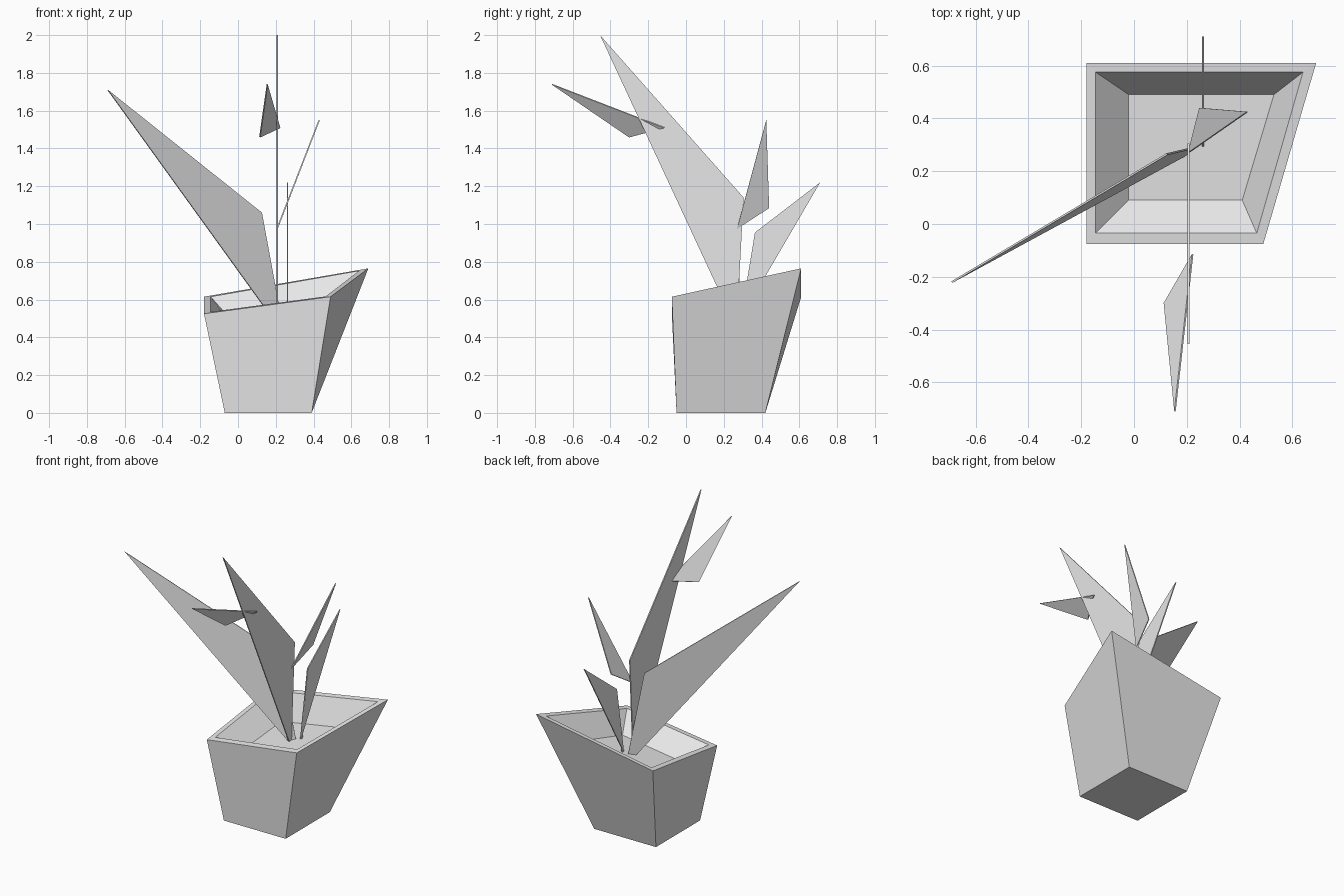
import bpy
import bmesh
from mathutils import Vector

cube = bpy.data.objects.get("Cube")
if cube:
    bpy.data.objects.remove(cube)

# Single plain grey for pot and leaves
grey = bpy.data.materials.new("plain_grey")
grey.use_nodes = True
colour = (0.8, 0.8, 0.8, 1)
grey.diffuse_color = colour
grey.node_tree.nodes["Principled BSDF"].inputs["Base Color"].default_value = colour


def finish(name, bm):
    bmesh.ops.recalc_face_normals(bm, faces=bm.faces)
    mesh = bpy.data.meshes.new(name)
    bm.to_mesh(mesh)
    bm.free()
    mesh.materials.append(grey)
    obj = bpy.data.objects.new(name, mesh)
    bpy.context.collection.objects.link(obj)
    return obj


def ring(left, front_right, back_right, front, back, heights):
    """Four corners, counter-clockwise from front left."""
    plan = [(left, front), (front_right, front), (back_right, back), (left, back)]
    return [(x, y, z) for (x, y), z in zip(plan, heights)]


def loft(name, rings):
    """Bridge successive rings and cap both ends."""
    bm = bmesh.new()
    loops = [[bm.verts.new(p) for p in r] for r in rings]
    for a, b in zip(loops, loops[1:]):
        for i in range(len(a)):
            j = (i + 1) % len(a)
            bm.faces.new((a[i], a[j], b[j], b[i]))
    bm.faces.new(loops[0][::-1])
    bm.faces.new(loops[-1])
    return finish(name, bm)


# Skewed pot: base, outer rim, inner rim, soil floor
loft("pot", [
    ring(-0.07, 0.39, 0.39, -0.05, 0.42, [0, 0, 0, 0]),
    ring(-0.18, 0.49, 0.69, -0.075, 0.61, [0.525, 0.615, 0.765, 0.615]),
    ring(-0.145, 0.465, 0.64, -0.035, 0.575, [0.535, 0.617, 0.752, 0.615]),
    ring(-0.02, 0.41, 0.53, 0.09, 0.49, [0.44, 0.50, 0.57, 0.475]),
])


def leaf(name, points, thickness=0.007):
    """Flat pointed blade, thickened evenly about its plane."""
    bm = bmesh.new()
    bm.faces.new([bm.verts.new(Vector(p)) for p in points])
    obj = finish(name, bm)
    solid = obj.modifiers.new("thickness", 'SOLIDIFY')
    solid.thickness = thickness
    solid.offset = 0
    return obj


# Rooted leaves: tip, shoulder, base
leaf("left_leaf", [(-0.69, -0.22, 1.71), (0.125, 0.265, 1.06),
                   (0.23, 0.29, 0.49), (0.19, 0.258, 0.49)])
leaf("tall_leaf", [(0.207, -0.455, 2.0), (0.207, 0.305, 1.14),
                   (0.207, 0.27, 0.49), (0.207, 0.247, 0.49)])
leaf("rear_leaf", [(0.262, 0.71, 1.22), (0.262, 0.365, 0.955),
                   (0.262, 0.308, 0.50), (0.262, 0.29, 0.50)])

# Small leaves higher up
leaf("side_leaf", [(0.43, 0.425, 1.55), (0.25, 0.44, 1.085), (0.207, 0.27, 0.975)])
leaf("upper_leaf", [(0.155, -0.71, 1.74), (0.115, -0.30, 1.46), (0.222, -0.115, 1.51)])
